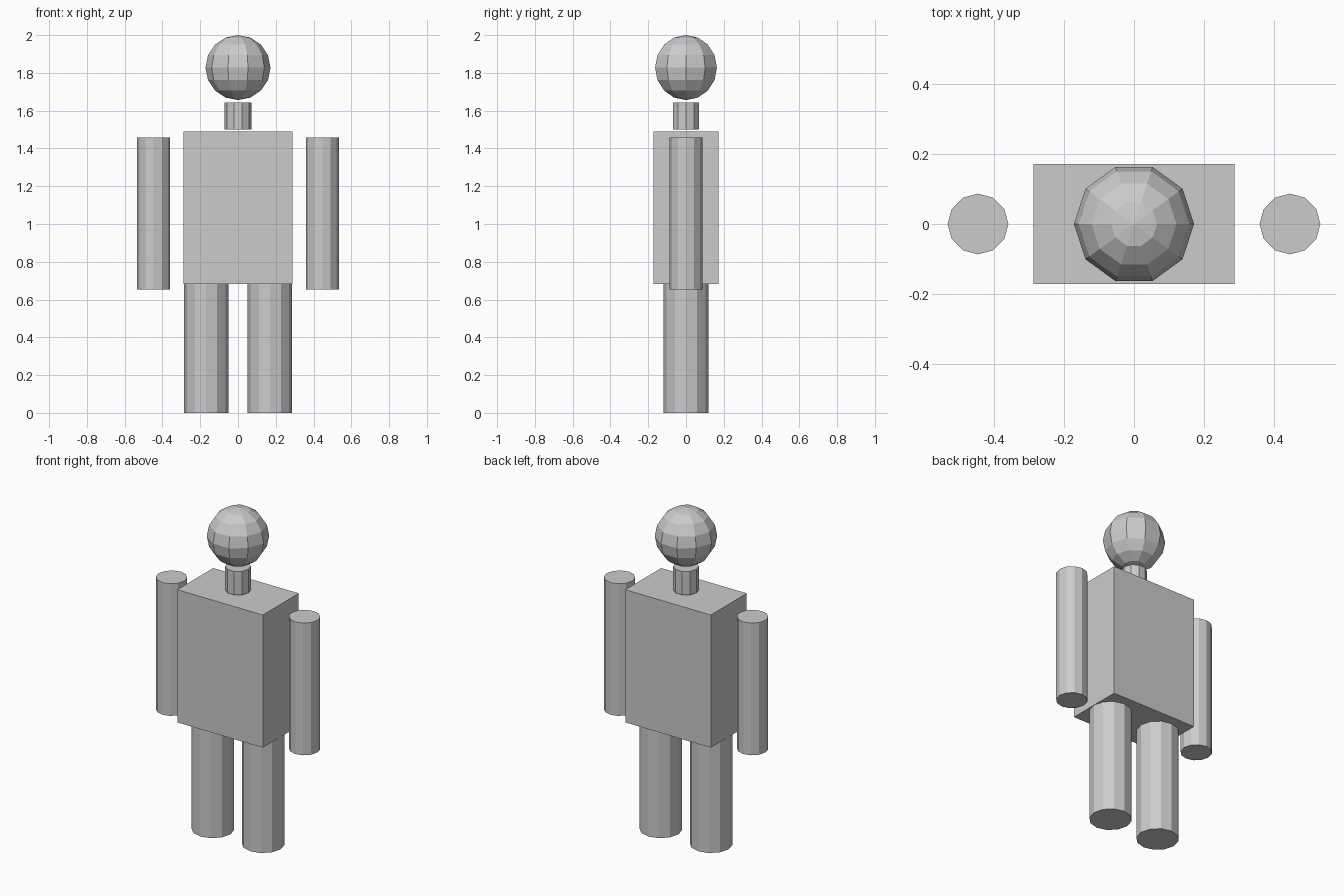
import bpy
import math

if "Cube" in bpy.data.objects:
    bpy.data.objects.remove(bpy.data.objects["Cube"])


def cylinder(name, x, z0, z1, radius, sides):
    # Vertical prism, turned so that a corner lies on the x axis
    bpy.ops.mesh.primitive_cylinder_add(
        vertices=sides, radius=radius, depth=z1 - z0,
        location=(x, 0, (z0 + z1) / 2), rotation=(0, 0, math.pi / 2))
    bpy.context.object.name = name


# Torso
bpy.ops.mesh.primitive_cube_add(size=1, location=(0, 0, 1.086))
torso = bpy.context.object
torso.name = "torso"
torso.scale = (0.575, 0.345, 0.806)

# Neck
cylinder("neck", 0, 1.50, 1.643, 0.071, 10)

# Head
bpy.ops.mesh.primitive_uv_sphere_add(
    segments=10, ring_count=8, radius=0.172,
    location=(0, 0, 1.828), rotation=(0, 0, math.pi / 2))
bpy.context.object.name = "head"

# Arms and legs
for side, s in (("left", -1), ("right", 1)):
    cylinder(side + "_arm", s * 0.447, 0.654, 1.457, 0.087, 12)
    cylinder(side + "_leg", s * 0.169, 0, 0.69, 0.118, 12)
